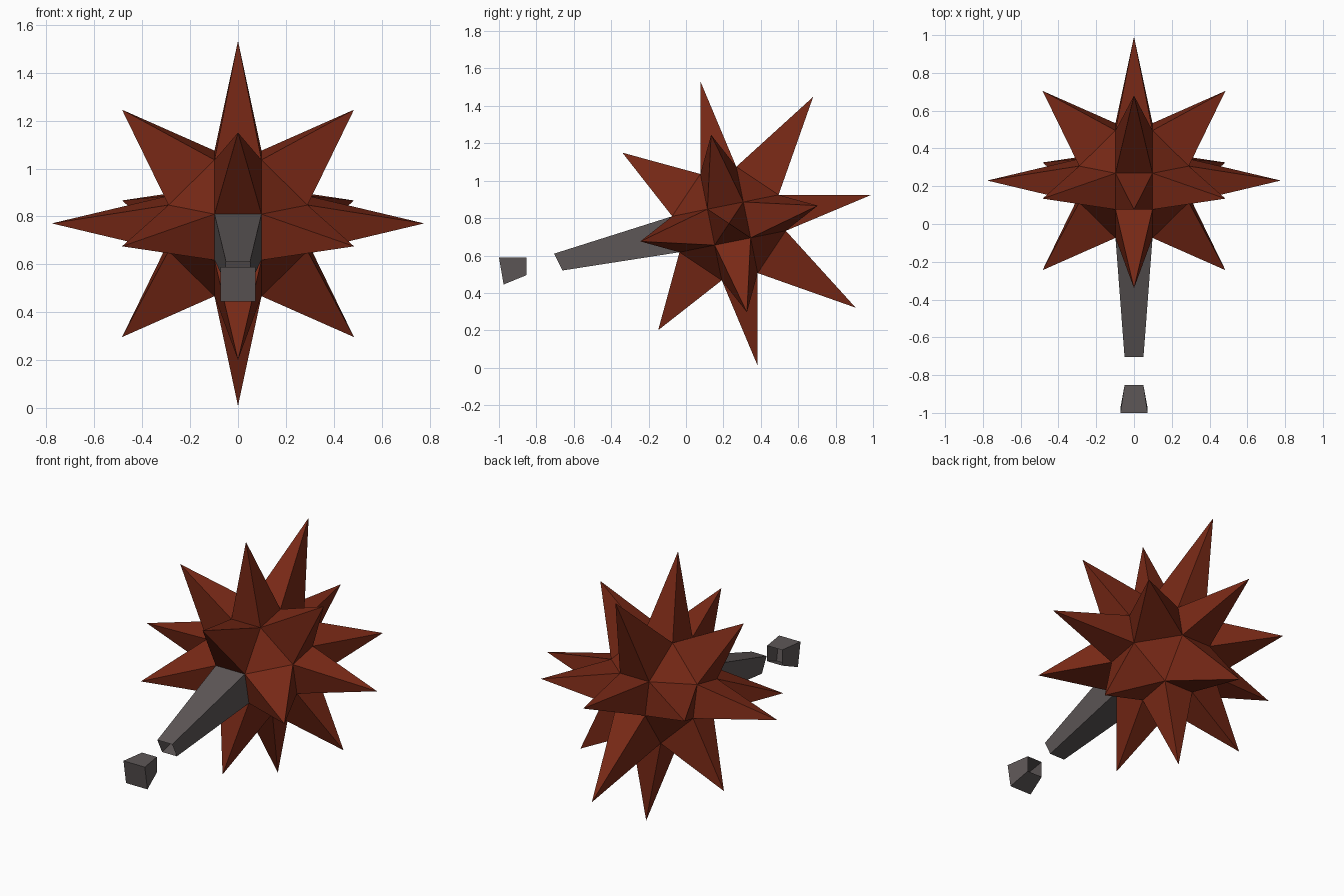
import bpy, bmesh, math
from mathutils import Matrix, Vector

if "Cube" in bpy.data.objects:
    bpy.data.objects.remove(bpy.data.objects["Cube"])

INNER, OUTER = 0.098, 0.29
PLACE = Matrix.Translation((0, 0.23, 0.771)) @ Matrix.Rotation(math.radians(11.4), 4, 'X')


def material(name, color):
    m = bpy.data.materials.new(name)
    m.diffuse_color = (*color, 1)
    m.use_nodes = True
    m.node_tree.nodes["Principled BSDF"].inputs["Base Color"].default_value = m.diffuse_color
    return m


def finish(name, bm, mat):
    me = bpy.data.meshes.new(name)
    bm.to_mesh(me)
    bm.free()
    me.materials.append(mat)
    ob = bpy.data.objects.new(name, me)
    bpy.context.collection.objects.link(ob)


def tube(name, start, end, mat, cap_end):
    """Four-sided tapered sleeve between two rectangles, open at the start."""
    bm = bmesh.new()
    a = [bm.verts.new(p) for p in start]
    b = [bm.verts.new(p) for p in end]
    for i in range(4):
        j = (i + 1) % 4
        bm.faces.new((a[i], a[j], b[j], b[i]))
    if cap_end:
        bm.faces.new(b)
    bmesh.ops.recalc_face_normals(bm, faces=bm.faces)
    finish(name, bm, mat)


def ring(w, top, bottom):
    """Rectangle of half width w between two (y, z) points."""
    return [(-w, *top), (w, *top), (w, *bottom), (-w, *bottom)]


rust = material("rust", (0.19, 0.022, 0.008))
iron = material("iron", (0.11, 0.095, 0.095))

# Ball core: a cube with widely chamfered edges and corners
bm = bmesh.new()
signs = (-1, 1)
for axis in range(3):
    for sx in signs:
        for sy in signs:
            for sz in signs:
                size = [INNER] * 3
                size[axis] = OUTER
                bm.verts.new((size[0] * sx, size[1] * sy, size[2] * sz))
bmesh.ops.convex_hull(bm, input=bm.verts)
bmesh.ops.dissolve_limit(bm, angle_limit=math.radians(2), verts=bm.verts, edges=bm.edges)
bmesh.ops.recalc_face_normals(bm, faces=bm.faces)

# Spikes: one on every four-sided face, except the front one that holds the shaft
for f in [f for f in bm.faces if len(f.verts) == 4]:
    n = Vector([round(c) for c in f.normal * 1.2])
    if n == Vector((0, -1, 0)):
        bmesh.ops.delete(bm, geom=[f], context='FACES_ONLY')
        continue
    if n.length < 1.1:
        tip = n * 0.777
    elif n.y > 0 and n.x == 0:
        tip = n * 0.575
    else:
        tip = n * 0.484
    center = bmesh.ops.poke(bm, faces=[f])["verts"][0]
    center.co = tip
bmesh.ops.transform(bm, matrix=PLACE, verts=bm.verts)
finish("spiked_ball", bm, rust)

# Shaft: hollow, tapering away from the ball
root = [(PLACE @ Vector((0, -OUTER, s * INNER))).yz for s in (1, -1)]
tube("shaft", ring(0.05, (-0.705, 0.61), (-0.66, 0.52)), ring(INNER, *root), iron, False)

# Loose end block in front of the shaft
tube("end_block", ring(0.05, (-0.853, 0.59), (-0.853, 0.495)),
     ring(0.072, (-1.0, 0.59), (-0.975, 0.445)), iron, True)
